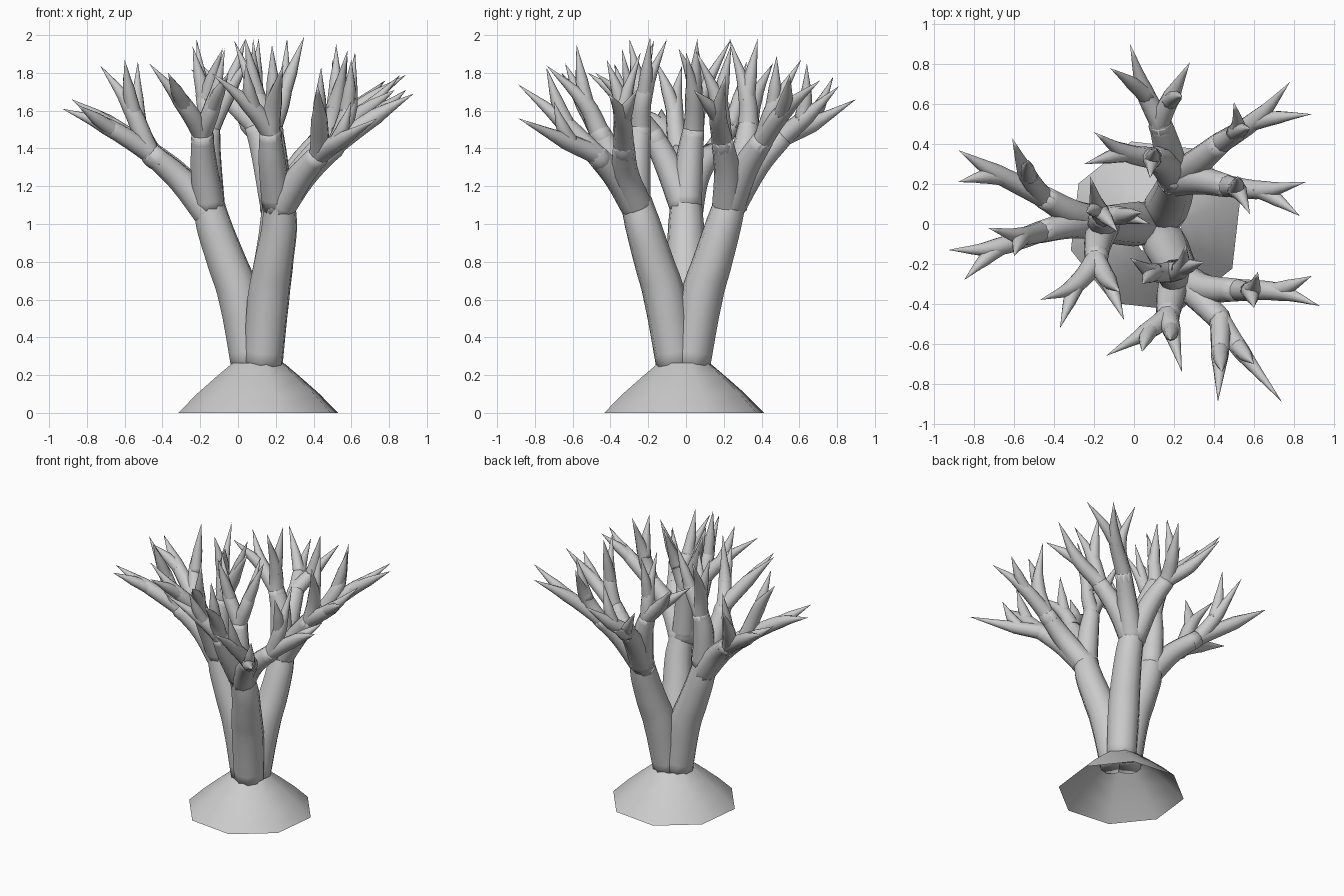
import bpy
import bmesh
import math
from mathutils import Vector

if "Cube" in bpy.data.objects:
    bpy.data.objects.remove(bpy.data.objects["Cube"], do_unlink=True)

grey = bpy.data.materials.new("pale grey")
grey.use_nodes = True
grey.diffuse_color = (0.6, 0.6, 0.6, 1)
grey.node_tree.nodes["Principled BSDF"].inputs["Base Color"].default_value = grey.diffuse_color

SIDES = 10
STEPS = 4


def finish(bm, name):
    bmesh.ops.recalc_face_normals(bm, faces=bm.faces)
    mesh = bpy.data.meshes.new(name)
    bm.to_mesh(mesh)
    bm.free()
    mesh.materials.append(grey)
    obj = bpy.data.objects.new(name, mesh)
    bpy.context.collection.objects.link(obj)
    for poly in mesh.polygons:
        poly.use_smooth = True


def smooth_path(points, radii):
    """Catmull-Rom samples through the points, with matching radii."""
    pts = [points[0] * 2 - points[1], *points, points[-1] * 2 - points[-2]]
    samples = []
    for i in range(len(points) - 1):
        a, b, c, d = pts[i:i + 4]
        for s in range(STEPS):
            t = s / STEPS
            pos = (b * 2 + (c - a) * t + (a * 2 - b * 5 + c * 4 - d) * t ** 2
                   + (b * 3 - a - c * 3 + d) * t ** 3) / 2
            samples.append((pos, radii[i] + (radii[i + 1] - radii[i]) * t))
    samples.append((points[-1], radii[-1]))
    return samples


def tube(bm, points, radii):
    """Sweep a round tapering section along a path; zero radius makes a point."""
    path = smooth_path(points, radii)
    side = Vector((1, 0.2, 0))
    last = None
    for i, (pos, radius) in enumerate(path):
        ahead = path[min(i + 1, len(path) - 1)][0]
        behind = path[max(i - 1, 0)][0]
        axis = (ahead - behind).normalized()
        side = (side - axis * side.dot(axis)).normalized()
        other = axis.cross(side)
        if radius == 0:
            tip = bm.verts.new(pos)
            for k in range(SIDES):
                bm.faces.new((last[k], last[(k + 1) % SIDES], tip))
            return
        ring = []
        for k in range(SIDES):
            turn = math.tau * k / SIDES
            ring.append(bm.verts.new(pos + (side * math.cos(turn) + other * math.sin(turn)) * radius))
        if last:
            for k in range(SIDES):
                n = (k + 1) % SIDES
                bm.faces.new((last[k], last[n], ring[n], ring[k]))
        else:
            bm.faces.new(ring)
        last = ring
    bm.faces.new(last)


def vectors(points):
    return [Vector(p) / 100 for p in points]


def trunk(name, points):
    bm = bmesh.new()
    tube(bm, vectors(points), [0.105, 0.113, 0.105, 0.095, 0.076])
    finish(bm, name)


def limb(name, path, *forks):
    """A limb along the path; each fork is a joint followed by its spike tips."""
    bm = bmesh.new()
    path = vectors(path)
    tube(bm, path, [0.084, 0.072, 0.057])
    for fork in forks:
        joint, *tips = vectors(fork)
        back = path[-1] + (path[-2] - path[-1]) * 0.3
        tube(bm, [back, path[-1], joint, tips[0]], [0.058, 0.055, 0.045, 0])
        for tip in tips[1:]:
            # spikes bend gently away from the twig they grow from
            root = joint + (path[-1] - joint) * 0.2
            bend = root.lerp(tip, 0.4) + (joint - path[-1]) * 0.08
            tube(bm, [root, bend, tip], [0.044, 0.033, 0])
    finish(bm, name)


# Eight-sided spreading foot, open underneath
bm = bmesh.new()
rings = []
for radius, z in ((0.44, 0), (0.338, 0.1), (0.23, 0.192), (0.14, 0.265)):
    rings.append([bm.verts.new((0.107 + radius * math.cos(math.radians(16 + 45 * k)),
                                radius * math.sin(math.radians(16 + 45 * k)) - 0.01, z)) for k in range(8)])
for low, high in zip(rings, rings[1:]):
    for k in range(8):
        n = (k + 1) % 8
        bm.faces.new((low[k], low[n], high[n], high[k]))
finish(bm, "foot")

# Three main trunks
trunk("right_trunk", [(7, 0, 23), (1, 0, 60), (-6, 0, 80), (-13, 0, 100), (-17, 0, 119)])
trunk("front_trunk", [(13, -5, 23), (16, -11, 60), (19, -17, 80), (22, -23, 100), (21, -29, 121)])
trunk("back_trunk", [(13, 2, 23), (16, 8, 60), (19, 14, 80), (21, 20, 100), (21, 26, 121)])

# Limbs of the right trunk
limb("right_back_limb", [(-13, 0, 102), (-30, 5, 124), (-46, 14, 138)],
     [(-70, 26, 154), (-88, 37, 166), (-88, 21, 166)],
     [(-54, 26, 155), (-61, 43, 178), (-53, 32, 186)])
limb("right_front_limb", [(-13, 0, 102), (-30, 0, 123), (-47, -4, 138)],
     [(-70, -12, 152), (-93, -13, 161), (-85, -28, 163)],
     [(-57, -6, 162), (-73, -2, 184), (-60, -16, 187)])
limb("right_inner_front_limb", [(-15, 0, 108), (-18, -9, 130), (-19, -18, 148)],
     [(-30, -31, 165), (-47, -38, 185), (-37, -52, 180)],
     [(-13, -28, 164), (-7, -34, 193), (-5, -48, 180)])
limb("right_inner_back_limb", [(-15, 0, 108), (-16, 2, 135), (-15, 4, 150)],
     [(-18, 8, 168), (-22, 24, 198), (-24, 6, 194), (-8, -4, 193)],
     [(-6, 4, 168), (8, 0, 191), (4, 6, 198)])

# Limbs of the front trunk
limb("front_middle_limb", [(21, -25, 109), (18, -38, 133), (17, -46, 149)],
     [(6, -54, 163), (-14, -66, 180), (4, -64, 185)],
     [(19, -54, 165), (24, -74, 184), (18, -58, 195)])
limb("front_outer_limb", [(21, -25, 107), (32, -36, 124), (43, -48, 137)],
     [(54, -64, 144), (74, -89, 156), (60, -70, 165)],
     [(43, -66, 155), (42, -89, 174), (44, -74, 183)])
limb("front_left_limb", [(21, -25, 107), (35, -32, 126), (52, -33, 142)],
     [(73, -34, 157), (93, -41, 169), (89, -26, 171)],
     [(59, -33, 163), (62, -24, 191), (60, -42, 187)])
limb("front_inner_limb", [(21, -27, 110), (19, -26, 136), (18, -24, 151)],
     [(9, -24, 170), (-2, -17, 197), (4, -30, 198)],
     [(24, -22, 169), (26, -10, 198), (35, -19, 199)])

# Limbs of the back trunk
limb("back_middle_limb", [(20, 22, 107), (17, 37, 131), (13, 51, 146)],
     [(5, 67, 153), (-2, 90, 166), (-12, 78, 178)],
     [(19, 64, 157), (28, 81, 173), (24, 64, 185)])
limb("back_left_limb", [(20, 22, 107), (32, 31, 129), (44, 41, 145)],
     [(62, 53, 161), (78, 71, 176), (89, 55, 179)],
     [(52, 47, 163), (50, 61, 187), (58, 48, 189)])
limb("left_limb", [(20, 22, 107), (33, 22, 127), (47, 19, 145)],
     [(66, 17, 159), (86, 21, 179), (83, 4, 171)],
     [(52, 17, 165), (58, 5, 192), (52, 24, 195)])
limb("back_inner_limb", [(20, 24, 109), (14, 31, 137), (9, 33, 152)],
     [(-5, 36, 166), (-20, 46, 185), (-25, 30, 182)],
     [(9, 32, 169), (8, 23, 198), (11, 38, 198)])
